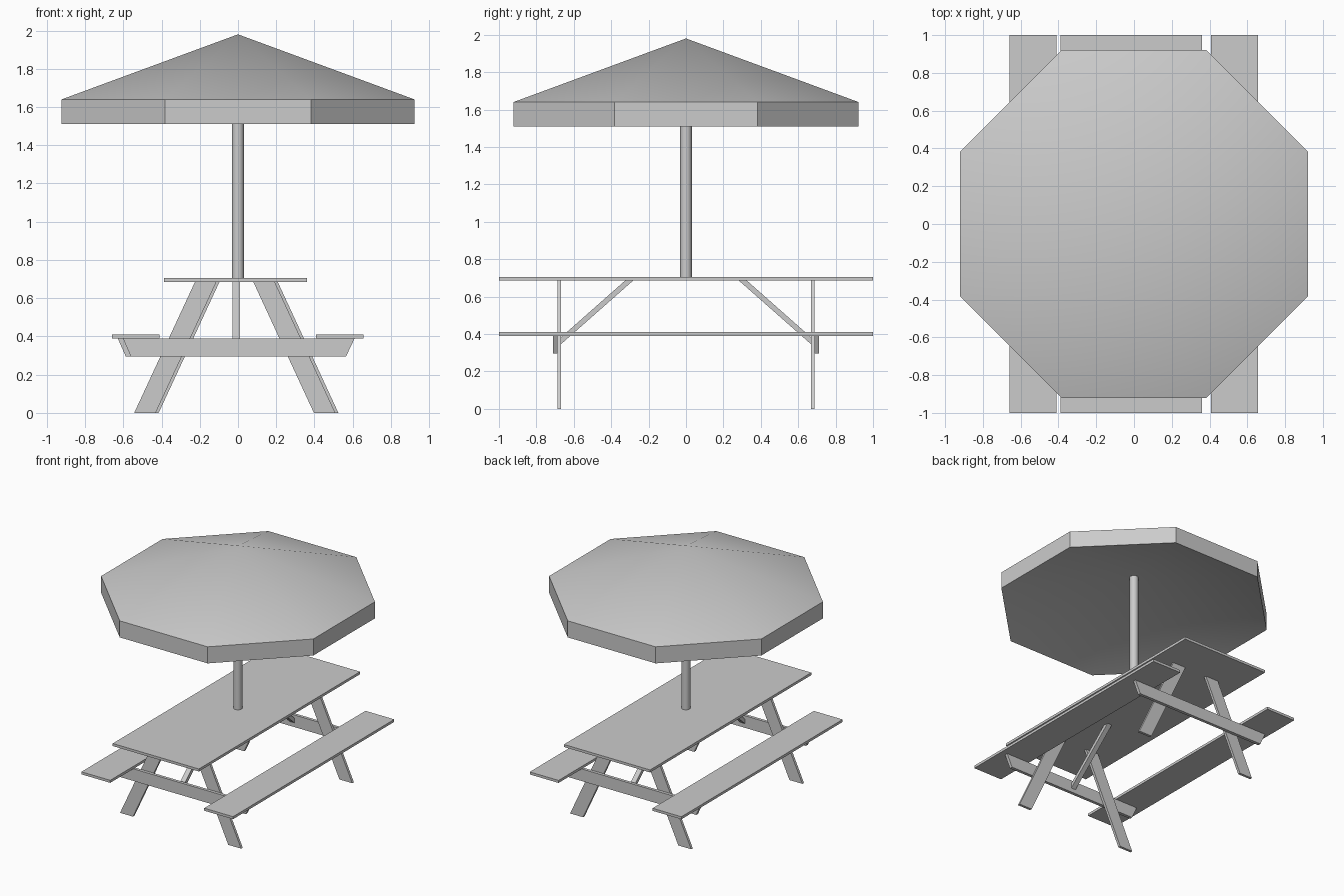
import bpy, bmesh, math

cube = bpy.data.objects.get("Cube")
if cube:
    bpy.data.objects.remove(cube, do_unlink=True)

grey = bpy.data.materials.new("plain_grey")
grey.use_nodes = True
COLOUR = (0.6, 0.6, 0.6, 1)
grey.diffuse_color = COLOUR
grey.node_tree.nodes["Principled BSDF"].inputs["Base Color"].default_value = COLOUR


def finish(name, bm):
    bmesh.ops.recalc_face_normals(bm, faces=bm.faces)
    mesh = bpy.data.meshes.new(name)
    bm.to_mesh(mesh)
    bm.free()
    mesh.materials.append(grey)
    ob = bpy.data.objects.new(name, mesh)
    bpy.context.collection.objects.link(ob)
    return ob


def smooth(ob):
    bpy.ops.object.select_all(action='DESELECT')
    ob.select_set(True)
    bpy.context.view_layer.objects.active = ob
    bpy.ops.object.shade_smooth_by_angle(angle=math.radians(30))


def board(name, profile, axis, start, end):
    """Extrude a closed profile along x (profile in y, z) or y (profile in x, z)."""
    bm = bmesh.new()

    def place(p, d):
        return (d, p[0], p[1]) if axis == 'x' else (p[0], d, p[1])
    face = bm.faces.new([bm.verts.new(place(p, start)) for p in profile])
    ext = bmesh.ops.extrude_face_region(bm, geom=[face])
    shift = (end - start, 0, 0) if axis == 'x' else (0, end - start, 0)
    bmesh.ops.translate(bm, vec=shift,
                        verts=[v for v in ext["geom"] if isinstance(v, bmesh.types.BMVert)])
    return finish(name, bm)


def plank(name, x0, x1, z0, z1):
    return board(name, [(x0, z0), (x1, z0), (x1, z1), (x0, z1)], 'y', -1, 1)


# Table top and benches
UNDER, SEAT = 0.685, 0.39
plank("table_top", -0.388, 0.36, UNDER, 0.705)
plank("right_bench", -0.66, -0.41, SEAT, 0.41)
plank("left_bench", 0.407, 0.657, SEAT, 0.41)

# Trestles: splayed legs, seat bearer and diagonal brace at each end
for end, s, leg_dx, bar_dx in (("front", -1, 0, 0), ("back", 1, 0.016, -0.027)):
    for side, foot, top in (("right", -0.543, -0.225), ("left", 0.397, 0.08)):
        a, b = foot + leg_dx, top + leg_dx
        board(f"{end}_{side}_leg", [(a, 0), (a + 0.112, 0), (b + 0.112, UNDER), (b, UNDER)],
              'y', s * 0.668, s * 0.688)
    board(f"{end}_bearer",
          [(-0.56 + bar_dx, 0.295), (0.565 + bar_dx, 0.295),
           (0.61 + bar_dx, SEAT), (-0.602 + bar_dx, SEAT)],
          'y', s * 0.688, s * 0.712)
    board(f"{end}_brace",
          [(s * 0.283, UNDER), (s * 0.326, UNDER), (s * 0.688, 0.365), (s * 0.688, 0.328)],
          'x', -0.03, 0.01)

# Parasol pole
bm = bmesh.new()
bmesh.ops.create_cone(bm, cap_ends=True, segments=24, radius1=0.031, radius2=0.031, depth=1.065)
bmesh.ops.translate(bm, verts=bm.verts, vec=(0, 0, 0.705 + 1.065 / 2))
smooth(finish("parasol_pole", bm))

# Eight-sided canopy with a straight valance and a hollow underside
bm = bmesh.new()
R = 0.922 / math.cos(math.pi / 8)
rings = []
for z in (1.51, 1.64):
    rings.append([bm.verts.new((R * math.cos((i + 0.5) * math.pi / 4),
                                R * math.sin((i + 0.5) * math.pi / 4), z)) for i in range(8)])
peak = bm.verts.new((0, 0, 1.98))
inner = bm.verts.new((0, 0, 1.78))
low, high = rings
for i in range(8):
    j = (i + 1) % 8
    bm.faces.new((low[i], low[j], high[j], high[i]))
    bm.faces.new((high[i], high[j], peak))
    bm.faces.new((low[j], low[i], inner))
smooth(finish("parasol_canopy", bm))
